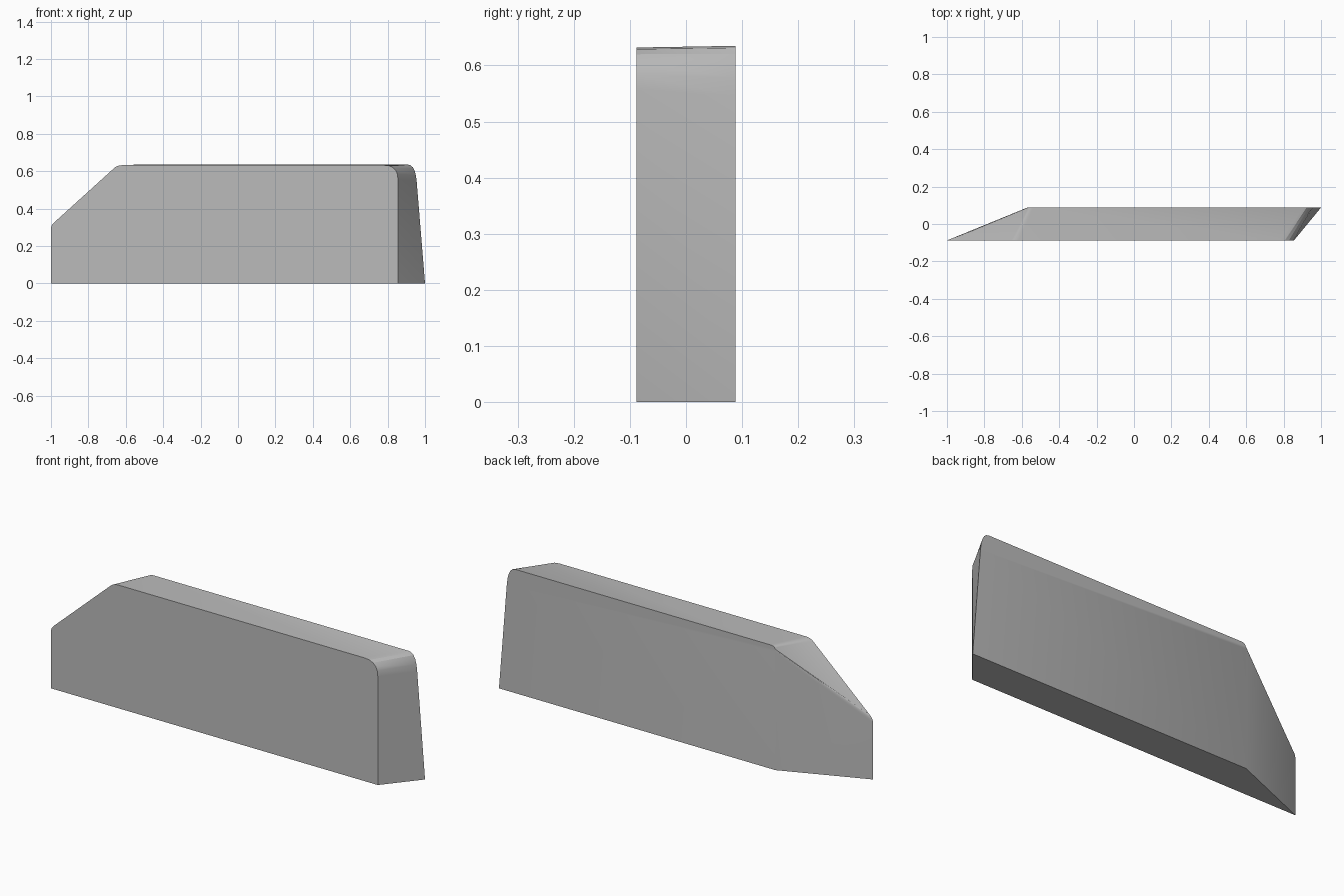
import bpy, bmesh, math

cube = bpy.data.objects.get("Cube")
if cube:
    bpy.data.objects.remove(cube, do_unlink=True)

DEPTH = 0.088


def rounded(corners, steps=5):
    """Outline in x and z; each corner is (x, z, cut before, cut after)."""
    points = []
    for i, (x, z, before, after) in enumerate(corners):
        if not before:
            points.append((x, z))
            continue
        px, pz = corners[i - 1][:2]
        nx, nz = corners[(i + 1) % len(corners)][:2]
        lp, ln = math.hypot(px - x, pz - z), math.hypot(nx - x, nz - z)
        a = (x + (px - x) * before / lp, z + (pz - z) * before / lp)
        b = (x + (nx - x) * after / ln, z + (nz - z) * after / ln)
        for k in range(steps + 1):
            t = k / steps
            points.append(tuple((1 - t) ** 2 * a[j] + 2 * t * (1 - t) * (x, z)[j]
                                + t * t * b[j] for j in (0, 1)))
    return points


# Front and back outlines, matched corner for corner
front = rounded([(-1, 0, 0, 0), (-1, 0.31, 0.02, 0.02), (-0.645, 0.632, 0.02, 0.03),
                 (0.855, 0.632, 0.075, 0.075), (0.855, 0, 0, 0)])
back = rounded([(-0.57, 0, 0, 0), (-0.57, 0.615, 0.012, 0.006), (-0.56, 0.635, 0.01, 0.02),
                (0.948, 0.635, 0.04, 0.09), (1, 0, 0, 0)])

# Loft the skewed block between the two outlines
bm = bmesh.new()
f = [bm.verts.new((x, -DEPTH, z)) for x, z in front]
b = [bm.verts.new((x, DEPTH, z)) for x, z in back]
bm.faces.new(f)
bm.faces.new(reversed(b))
for i in range(len(f)):
    j = (i + 1) % len(f)
    # Split each twisted side from the front top to the back bottom
    if f[i].co.x < 0:
        bm.faces.new((f[i], b[i], f[j]))
        bm.faces.new((b[i], b[j], f[j]))
    else:
        bm.faces.new((f[i], b[i], b[j]))
        bm.faces.new((f[i], b[j], f[j]))
bmesh.ops.recalc_face_normals(bm, faces=bm.faces)
mesh = bpy.data.meshes.new("skewed_block")
bm.to_mesh(mesh)
bm.free()
block = bpy.data.objects.new("skewed_block", mesh)
bpy.context.collection.objects.link(block)

# Plain grey finish
grey = bpy.data.materials.new("plain_grey")
grey.use_nodes = True
colour = (0.5, 0.5, 0.5, 1)
grey.diffuse_color = colour
grey.node_tree.nodes["Principled BSDF"].inputs["Base Color"].default_value = colour
mesh.materials.append(grey)

bpy.ops.object.select_all(action='DESELECT')
block.select_set(True)
bpy.context.view_layer.objects.active = block
bpy.ops.object.shade_smooth_by_angle(angle=math.radians(30))
